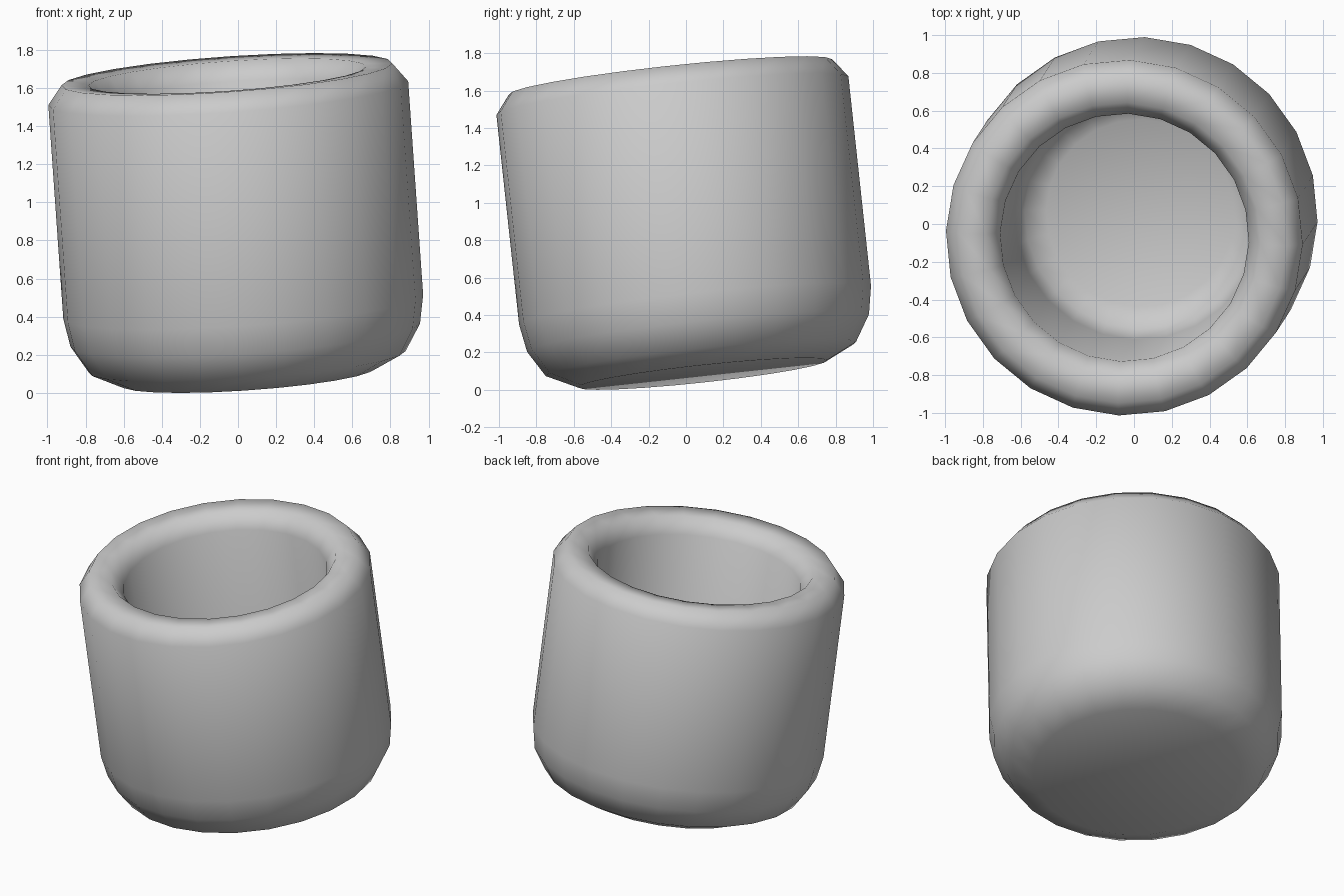
import bpy, bmesh, math
from mathutils import Vector, Matrix

if "Cube" in bpy.data.objects:
    bpy.data.objects.remove(bpy.data.objects["Cube"])

SIDES = 24

# Cup profile (radius, height along the cup's own axis): outside, rim, inside
profile = [(0.67, 0.0), (0.835, 0.08), (0.92, 0.22), (0.947, 0.37),
           (0.947, 1.50), (0.87, 1.60), (0.73, 1.59), (0.66, 1.49),
           (0.655, 0.46), (0.61, 0.34), (0.50, 0.28)]

bm = bmesh.new()
rings = []
for r, h in profile:
    ring = []
    for i in range(SIDES):
        a = 2 * math.pi * i / SIDES - math.radians(2)
        ring.append(bm.verts.new((r * math.cos(a), r * math.sin(a), h)))
    rings.append(ring)

# Side walls
for lo, hi in zip(rings, rings[1:]):
    for i in range(SIDES):
        j = (i + 1) % SIDES
        bm.faces.new((lo[i], lo[j], hi[j], hi[i]))

# Underside and inner floor
bm.faces.new(list(reversed(rings[0])))
bm.faces.new(rings[-1])

# Lean the cup to the front left and rest it on the ground
axis = Vector((-0.07, -0.108, 1)).normalized()
tilt = Vector((0, 0, 1)).rotation_difference(axis).to_matrix().to_4x4()
bm.transform(Matrix.Translation((0.053, 0.088, 0)) @ tilt)
low = min(v.co.z for v in bm.verts)
bmesh.ops.translate(bm, verts=bm.verts, vec=(0, 0, -low))
bmesh.ops.recalc_face_normals(bm, faces=bm.faces)

mesh = bpy.data.meshes.new("cup")
for f in bm.faces:
    f.smooth = True
bm.to_mesh(mesh)
bm.free()
cup = bpy.data.objects.new("cup", mesh)
bpy.context.collection.objects.link(cup)
